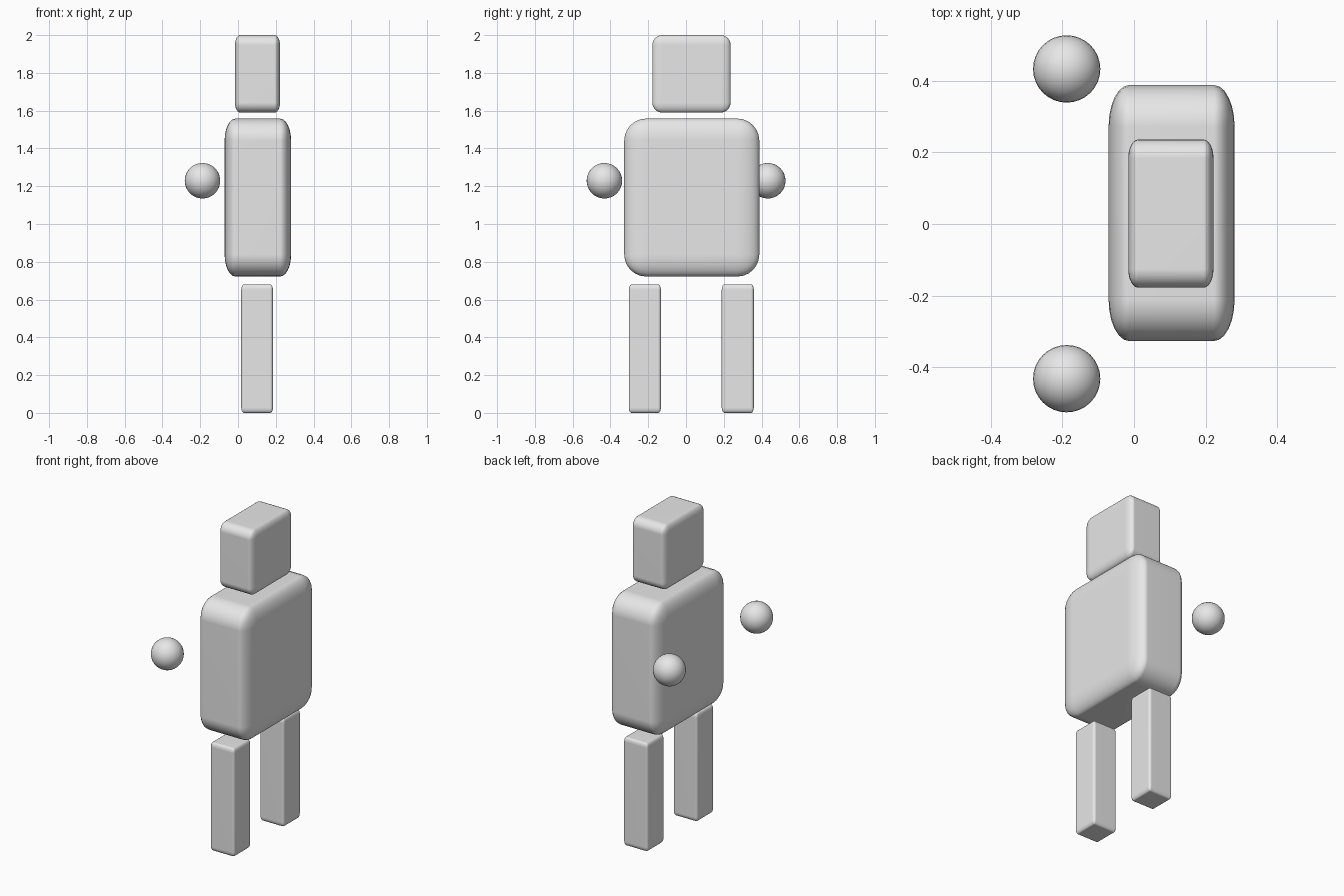
import bpy, bmesh
from mathutils import Vector

if "Cube" in bpy.data.objects:
    bpy.data.objects.remove(bpy.data.objects["Cube"])

# One plain grey for the whole figure
grey = bpy.data.materials.new("light_grey")
grey.diffuse_color = (0.8, 0.8, 0.8, 1)
grey.use_nodes = True
grey.node_tree.nodes["Principled BSDF"].inputs["Base Color"].default_value = grey.diffuse_color


def add_object(name, bm):
    for f in bm.faces:
        f.smooth = True
    mesh = bpy.data.meshes.new(name)
    bm.to_mesh(mesh)
    bm.free()
    mesh.materials.append(grey)
    obj = bpy.data.objects.new(name, mesh)
    bpy.context.collection.objects.link(obj)
    return obj


def rounded_box(name, low, high, radii, segments=6):
    """Box with a separate edge radius along each axis (a stretched bevel)."""
    low, high = Vector(low), Vector(high)
    size = high - low
    bm = bmesh.new()
    bmesh.ops.create_cube(bm, size=1)
    bmesh.ops.scale(bm, vec=[size[i] / radii[i] for i in range(3)], verts=bm.verts)
    bmesh.ops.bevel(bm, geom=bm.edges[:], offset=1, offset_type='OFFSET',
                    segments=segments, profile=0.5, affect='EDGES')
    bmesh.ops.scale(bm, vec=radii, verts=bm.verts)
    bmesh.ops.translate(bm, vec=(low + high) / 2, verts=bm.verts)
    obj = add_object(name, bm)
    # keep the broad faces flat in shading
    mod = obj.modifiers.new("flat_sides", 'WEIGHTED_NORMAL')
    mod.keep_sharp = True
    return obj


# Head and torso
rounded_box("head", (-0.016, -0.178, 1.59), (0.222, 0.236, 2.0), (0.028, 0.052, 0.052))
rounded_box("torso", (-0.071, -0.327, 0.722), (0.281, 0.388, 1.558), (0.058, 0.116, 0.116))

# Legs
for side, y in (("right", -0.218), ("left", 0.274)):
    rounded_box(side + "_leg", (0.017, y - 0.085, 0), (0.185, y + 0.085, 0.68),
                (0.015, 0.015, 0.028), 4)

# Floating ball hands
for side, y in (("right", -0.432), ("left", 0.433)):
    bm = bmesh.new()
    bmesh.ops.create_uvsphere(bm, u_segments=32, v_segments=16, radius=0.094)
    bmesh.ops.translate(bm, vec=(-0.188, y, 1.229), verts=bm.verts)
    add_object(side + "_hand", bm)
